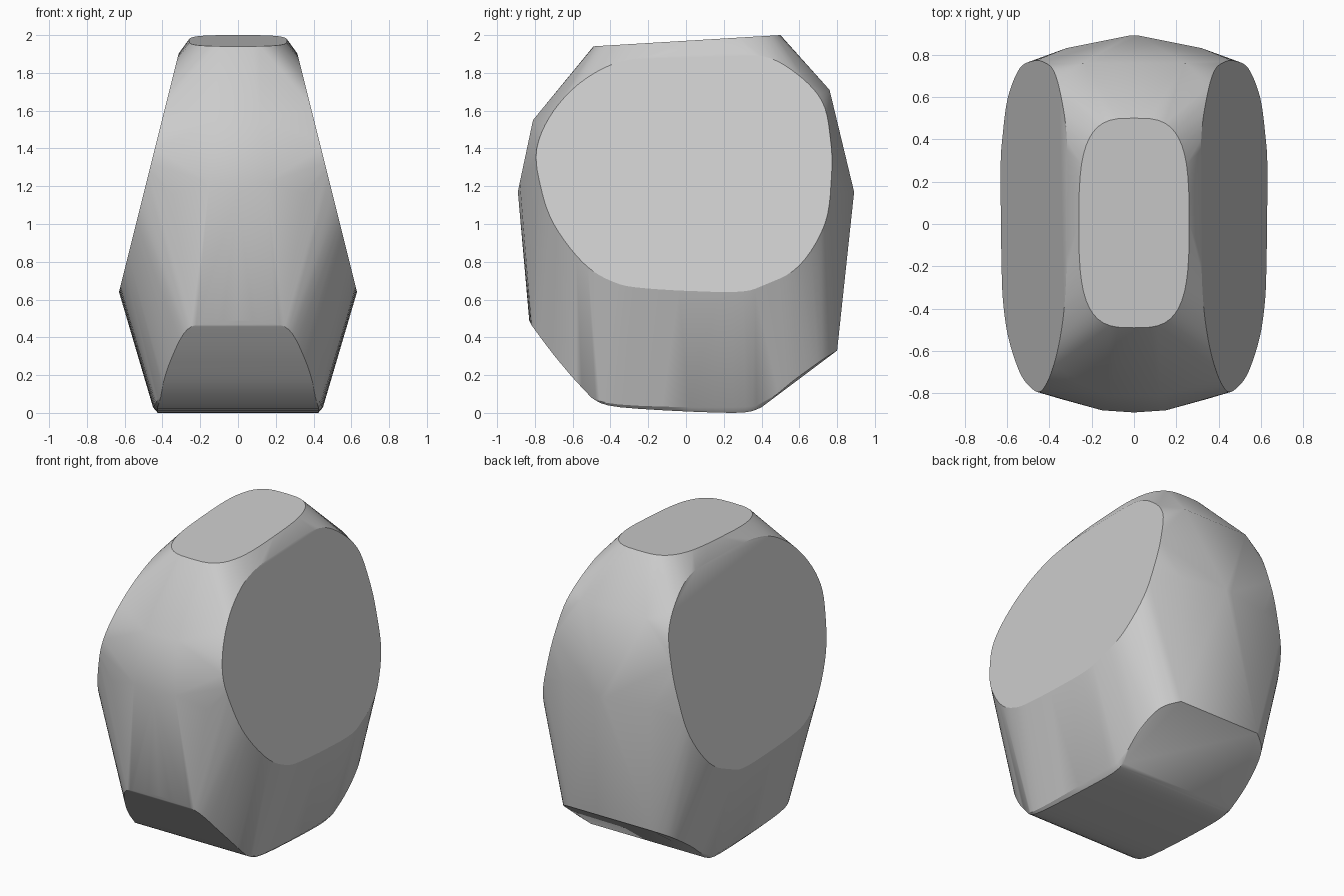
import bpy, bmesh, math
from mathutils import Vector

cube = bpy.data.objects.get("Cube")
if cube:
    bpy.data.objects.remove(cube, do_unlink=True)


def smooth_path(points, closed=False, steps=5):
    """Interpolate a rounded path through a few points."""
    pts = [Vector(p) for p in points]
    n = len(pts)
    pick = (lambda i: pts[i % n]) if closed else (lambda i: pts[max(0, min(n - 1, i))])
    path = []
    for i in range(n if closed else n - 1):
        a, b, c, d = (pick(i + k) for k in (-1, 0, 1, 2))
        for s in range(steps):
            t = s / steps
            path.append(0.5 * (2 * b + (c - a) * t + (2 * a - 5 * b + 4 * c - d) * t * t
                               + (3 * b - a - 3 * c + d) * t ** 3))
    if not closed:
        path.append(pts[-1])
    return path


def mirrored(points):
    return [Vector((s * p[0], p[1], p[2])) for p in points for s in (1, -1)]


def top_cap(count=48, power=2 / 3.3):
    """Sloping rounded rectangle on top."""
    ring = []
    for i in range(count):
        a = 2 * math.pi * i / count
        c, s = math.cos(a), math.sin(a)
        y = 0.005 + 0.495 * math.copysign(abs(s) ** power, s)
        ring.append(Vector((0.26 * math.copysign(abs(c) ** power, c), y, 1.97 + 0.06 * y)))
    return ring


# Large leaning side facet, given as y and z
side = [(-0.79, 1.40), (-0.70, 1.60), (-0.53, 1.77), (-0.30, 1.87), (0.10, 1.90),
        (0.40, 1.89), (0.58, 1.80), (0.72, 1.65), (0.765, 1.45), (0.77, 1.25),
        (0.735, 1.0), (0.60, 0.78), (0.42, 0.68), (0.25, 0.64), (-0.22, 0.66),
        (-0.40, 0.70), (-0.55, 0.80), (-0.70, 1.0), (-0.77, 1.20)]
side_rim = [(0.63 - 0.25 * (p.y - 0.64), p.x, p.y) for p in smooth_path(side, closed=True)]

# Underside rim, from the front slope to the back slope
under_rim = smooth_path([(0, -0.83, 0.49), (0.14, -0.825, 0.48), (0.27, -0.80, 0.44),
                         (0.36, -0.67, 0.27), (0.41, -0.52, 0.11), (0.44, -0.36, 0.045),
                         (0.45, 0.25, 0.03), (0.44, 0.42, 0.06), (0.44, 0.58, 0.18),
                         (0.40, 0.72, 0.28), (0.30, 0.80, 0.33)])
base_edge = smooth_path([(0.41, -0.50, 0.08), (0.425, -0.35, 0.03),
                         (0.425, 0.25, 0), (0.42, 0.40, 0.03)])

# Front and back bulges
front = [(0, -0.89, 1.17), (0.15, -0.88, 1.22), (0.35, -0.825, 1.16), (0.12, -0.81, 1.55)]
back = [(0.02, 0.89, 1.17), (0.32, 0.83, 1.17), (0.24, 0.76, 1.71)]

# Wrap all rims in one closed body
bm = bmesh.new()
for p in top_cap() + mirrored(side_rim) + mirrored(under_rim) + mirrored(base_edge) \
        + mirrored(front) + mirrored(back):
    bm.verts.new(p)
bmesh.ops.remove_doubles(bm, verts=bm.verts[:], dist=0.002)
bmesh.ops.convex_hull(bm, input=bm.verts[:])
bmesh.ops.delete(bm, geom=[v for v in bm.verts if not v.link_faces], context='VERTS')
bmesh.ops.dissolve_limit(bm, angle_limit=math.radians(0.5), verts=bm.verts[:], edges=bm.edges[:])
bmesh.ops.recalc_face_normals(bm, faces=bm.faces[:])

mesh = bpy.data.meshes.new("faceted_body")
bm.to_mesh(mesh)
bm.free()
body = bpy.data.objects.new("faceted_body", mesh)
bpy.context.collection.objects.link(body)

# Plain grey surface
grey = bpy.data.materials.new("plain_grey")
grey.use_nodes = True
color = (0.6, 0.6, 0.6, 1)
grey.diffuse_color = color
grey.node_tree.nodes["Principled BSDF"].inputs["Base Color"].default_value = color
mesh.materials.append(grey)

bpy.ops.object.select_all(action='DESELECT')
body.select_set(True)
bpy.context.view_layer.objects.active = body
bpy.ops.object.shade_smooth_by_angle(angle=math.radians(25))
